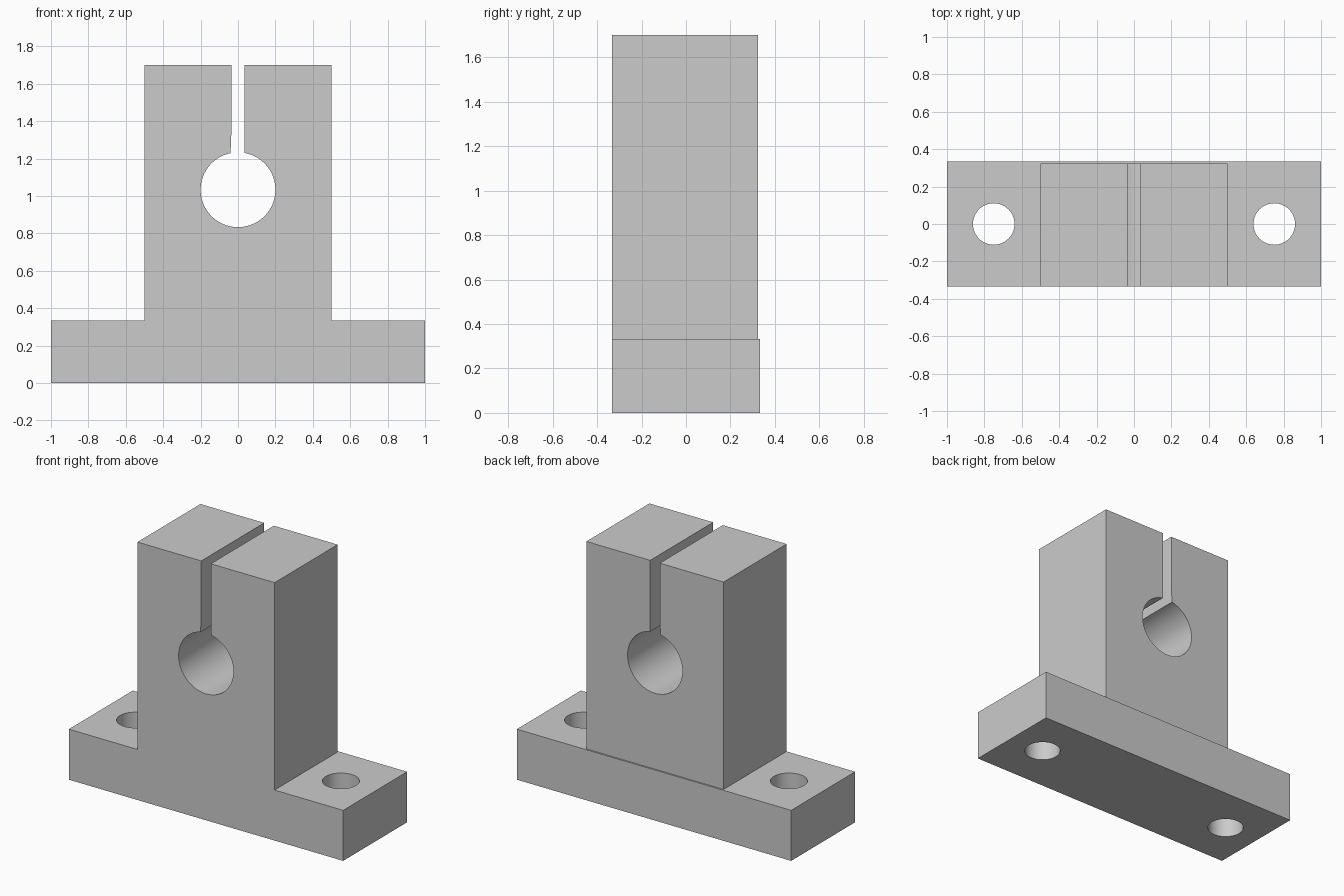
import bpy, bmesh, math

if "Cube" in bpy.data.objects:
    bpy.data.objects.remove(bpy.data.objects["Cube"])

D, BASE_H, TOP = 0.333, 0.333, 1.70
BORE_Z, BORE_R = 1.033, 0.2


def extrude_profile(name, pts, y0, y1):
    """Extrude an x-z outline from y0 to y1."""
    bm = bmesh.new()
    face = bm.faces.new([bm.verts.new((x, y0, z)) for x, z in pts])
    ext = bmesh.ops.extrude_face_region(bm, geom=[face])["geom"]
    bmesh.ops.translate(bm, vec=(0, y1 - y0, 0),
                        verts=[v for v in ext if isinstance(v, bmesh.types.BMVert)])
    bmesh.ops.recalc_face_normals(bm, faces=bm.faces)
    mesh = bpy.data.meshes.new(name)
    bm.to_mesh(mesh)
    bm.free()
    obj = bpy.data.objects.new(name, mesh)
    bpy.context.collection.objects.link(obj)
    return obj


def cut(body, cutter):
    """Subtract a cutter and remove it."""
    cutter.hide_render = True
    mod = body.modifiers.new("cut", "BOOLEAN")
    mod.operation, mod.solver, mod.object = "DIFFERENCE", "EXACT", cutter
    bpy.ops.object.select_all(action="DESELECT")
    bpy.context.view_layer.objects.active = body
    body.select_set(True)
    bpy.ops.object.modifier_apply(modifier=mod.name)
    bpy.data.objects.remove(cutter)


# Bore arc, running from the left slot wall round the bottom to the right one
a0 = math.pi - math.acos(0.04 / BORE_R)
a1 = 2 * math.pi + math.acos(0.035 / BORE_R)
N = 72
arc = [(BORE_R * math.cos(a), BORE_Z + BORE_R * math.sin(a))
       for a in (a0 + (a1 - a0) * i / N for i in range(N + 1))]

# Foot and slotted clamp block in one outline
outline = [(-1, 0), (-1, BASE_H), (-0.5, BASE_H), (-0.5, TOP), (-0.035, TOP), (-0.035, 1.35)]
outline += arc
outline += [(0.035, TOP), (0.5, TOP), (0.5, BASE_H), (1, BASE_H), (1, 0)]
body = extrude_profile("shaft_support", outline, -D, D)

# Clamp block back sits slightly in front of the foot's back edge
cut(body, extrude_profile("back_step_cutter",
                          [(-0.6, BASE_H), (-0.6, 1.9), (0.6, 1.9), (0.6, BASE_H)], 0.323, 0.5))

# Mounting holes
for x in (-0.75, 0.75):
    bpy.ops.mesh.primitive_cylinder_add(vertices=64, radius=0.111, depth=1, location=(x, 0, 0.17))
    cut(body, bpy.context.object)

bpy.ops.object.shade_smooth_by_angle(angle=math.radians(30))
